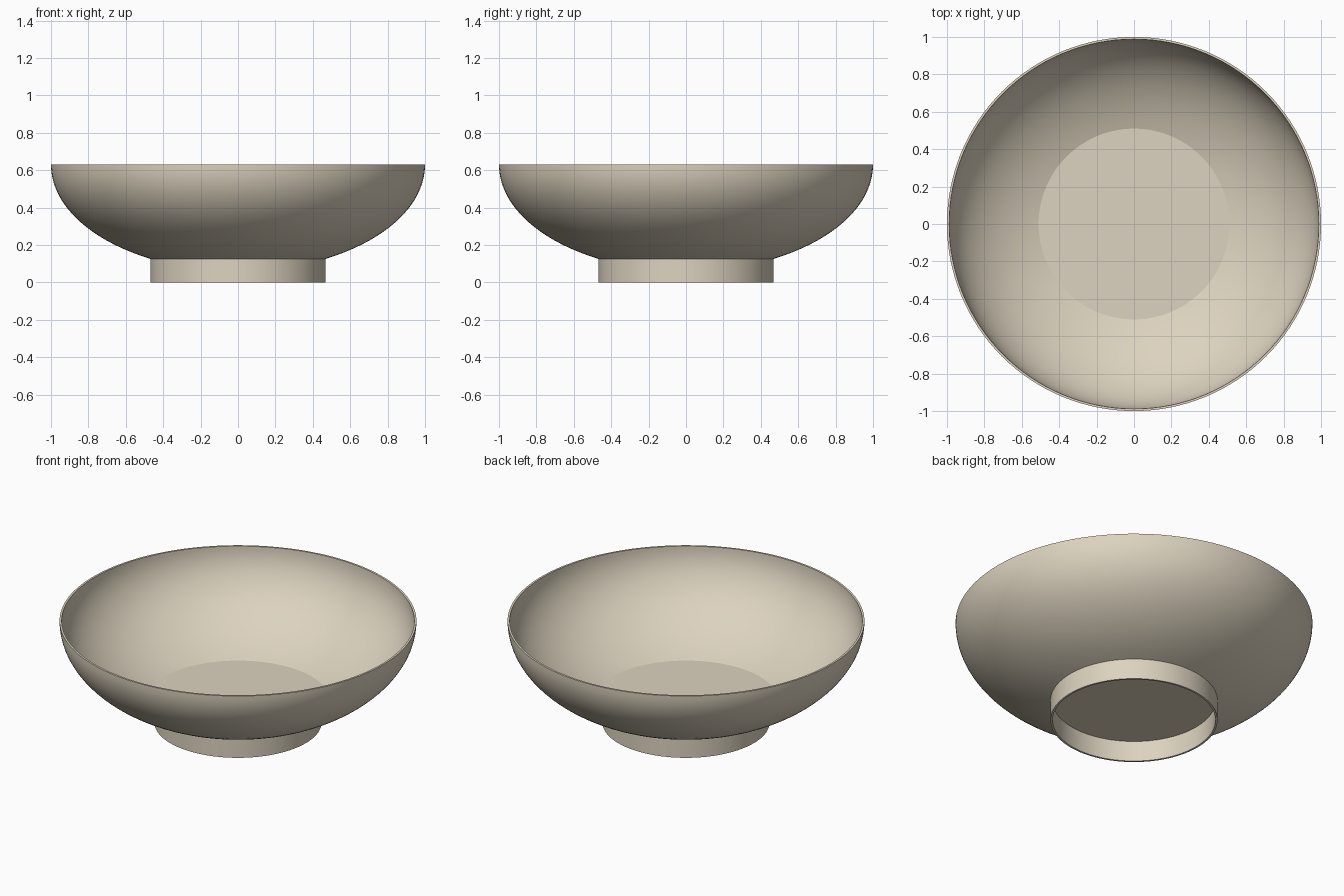
import bpy, bmesh, math

cube = bpy.data.objects.get("Cube")
if cube:
    bpy.data.objects.remove(cube, do_unlink=True)

# Single warm ceramic colour
COLOUR = (0.72, 0.65, 0.52, 1.0)
mat = bpy.data.materials.new("warm_beige_ceramic")
mat.use_nodes = True
mat.diffuse_color = COLOUR
mat.node_tree.nodes["Principled BSDF"].inputs["Base Color"].default_value = COLOUR

RIM_Z = 0.63
FOOT_R = 0.468
WALL = 0.012


def lathe(name, profile, closed=False, steps=128):
    """Revolve a list of (radius, z) points around the z axis."""
    bm = bmesh.new()
    verts = [bm.verts.new((r, 0, z)) for r, z in profile]
    edges = [bm.edges.new(pair) for pair in zip(verts, verts[1:])]
    if closed:
        edges.append(bm.edges.new((verts[-1], verts[0])))
    bmesh.ops.spin(bm, geom=verts + edges, cent=(0, 0, 0), axis=(0, 0, 1),
                   angle=2 * math.pi, steps=steps)
    bmesh.ops.remove_doubles(bm, verts=bm.verts, dist=0.0005)
    bmesh.ops.recalc_face_normals(bm, faces=bm.faces)
    mesh = bpy.data.meshes.new(name)
    bm.to_mesh(mesh)
    bm.free()
    mesh.materials.append(mat)
    obj = bpy.data.objects.new(name, mesh)
    bpy.context.collection.objects.link(obj)
    bpy.ops.object.select_all(action="DESELECT")
    obj.select_set(True)
    bpy.context.view_layer.objects.active = obj
    bpy.ops.object.shade_smooth_by_angle(angle=math.radians(14))
    return obj


def wall_curve(radius, depth, end_radius, count=28):
    """Quarter-ellipse wall from the rim down to end_radius."""
    last = math.acos(end_radius / radius)
    return [(radius * math.cos(last * i / count),
             RIM_Z - depth * math.sin(last * i / count))
            for i in range(count + 1)]


# Bowl: curved outer wall, thin flat rim, curved inner wall, flat floor
outer = wall_curve(1.0, 0.57, FOOT_R)
inner = wall_curve(1.0 - WALL, 0.566, 0.51)
underside = [(0, outer[-1][1])]
floor = [(0, inner[-1][1])]
lathe("bowl", underside + outer[::-1] + inner + floor)

# Foot: thin upright ring under the bowl
lathe("foot_ring", [(FOOT_R, 0), (FOOT_R, 0.13),
                    (FOOT_R - WALL, 0.13), (FOOT_R - WALL, 0)], closed=True)
